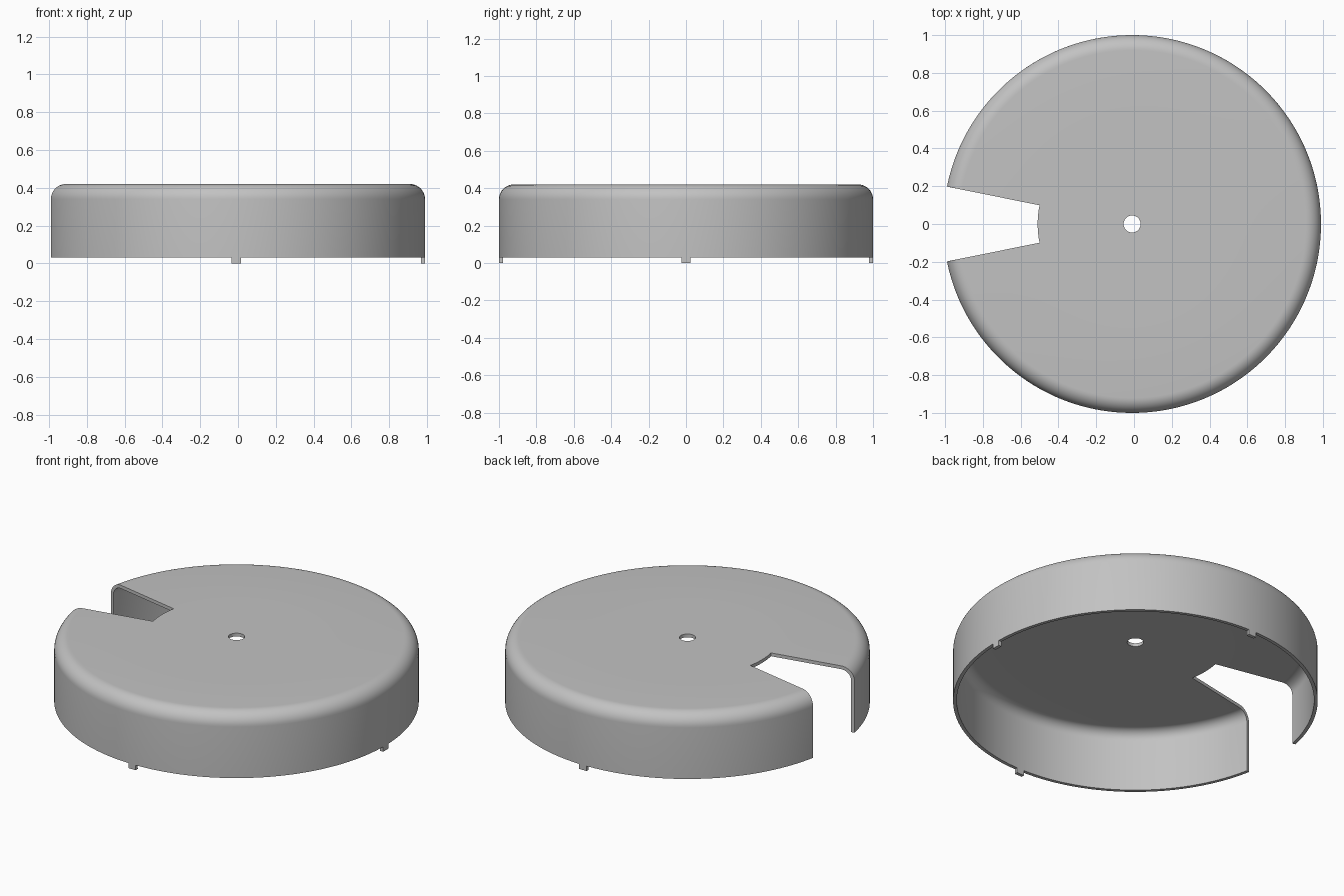
import bpy
import bmesh
from math import sin, cos, pi, radians

cube = bpy.data.objects.get("Cube")
if cube:
    bpy.data.objects.remove(cube, do_unlink=True)

COLUMNS = 252            # steps round the axis
QUARTER = COLUMNS // 4
NOTCH_HALF = 8           # columns either side of the slot centre
CENTRE_X = -0.01
RADIUS, TOP, RIM = 1.0, 0.42, 0.03
FILLET, WALL = 0.08, 0.02
HOLE, SLOT_END = 0.045, 0.5

grey = bpy.data.materials.new("light grey")
grey.use_nodes = True
colour = (0.54, 0.54, 0.54, 1)
grey.diffuse_color = colour
grey.node_tree.nodes["Principled BSDF"].inputs["Base Color"].default_value = colour

# Outer profile: tab foot, rim, rounded shoulder, slot end, centre hole
profile = [(RADIUS, 0), (RADIUS, RIM)]
for i in range(11):
    a = i / 10 * pi / 2
    profile.append((RADIUS - FILLET + FILLET * cos(a), TOP - FILLET + FILLET * sin(a)))
profile += [(SLOT_END, TOP), (HOLE, TOP)]

bm = bmesh.new()
rings = []
for r, z in profile:
    rings.append([bm.verts.new((CENTRE_X + r * cos(2 * pi * k / COLUMNS),
                                r * sin(2 * pi * k / COLUMNS), z))
                  for k in range(COLUMNS)])


def is_tab(k):
    return k % QUARTER in (0, QUARTER - 1)


def in_slot(k):
    return -NOTCH_HALF <= k - 2 * QUARTER < NOTCH_HALF


# Skin the profile, leaving out the slot and the gaps between the tabs
last = len(profile) - 2
for j in range(len(profile) - 1):
    for k in range(COLUMNS):
        if j < last and in_slot(k):
            continue
        if j == 0 and not is_tab(k):
            continue
        n = (k + 1) % COLUMNS
        bm.faces.new((rings[j][k], rings[j][n], rings[j + 1][n], rings[j + 1][k]))
bmesh.ops.delete(bm, geom=[v for v in bm.verts if not v.link_faces], context='VERTS')

mesh = bpy.data.meshes.new("round_cover")
bm.to_mesh(mesh)
bm.free()
mesh.materials.append(grey)
cover = bpy.data.objects.new("round_cover", mesh)
bpy.context.collection.objects.link(cover)

# Thicken inwards to a hollow shell
shell = cover.modifiers.new("shell", 'SOLIDIFY')
shell.thickness = WALL
shell.offset = -1
shell.use_even_offset = True

bpy.ops.object.select_all(action='DESELECT')
cover.select_set(True)
bpy.context.view_layer.objects.active = cover
bpy.ops.object.modifier_apply(modifier=shell.name)
bpy.ops.object.shade_smooth_by_angle(angle=radians(30))
